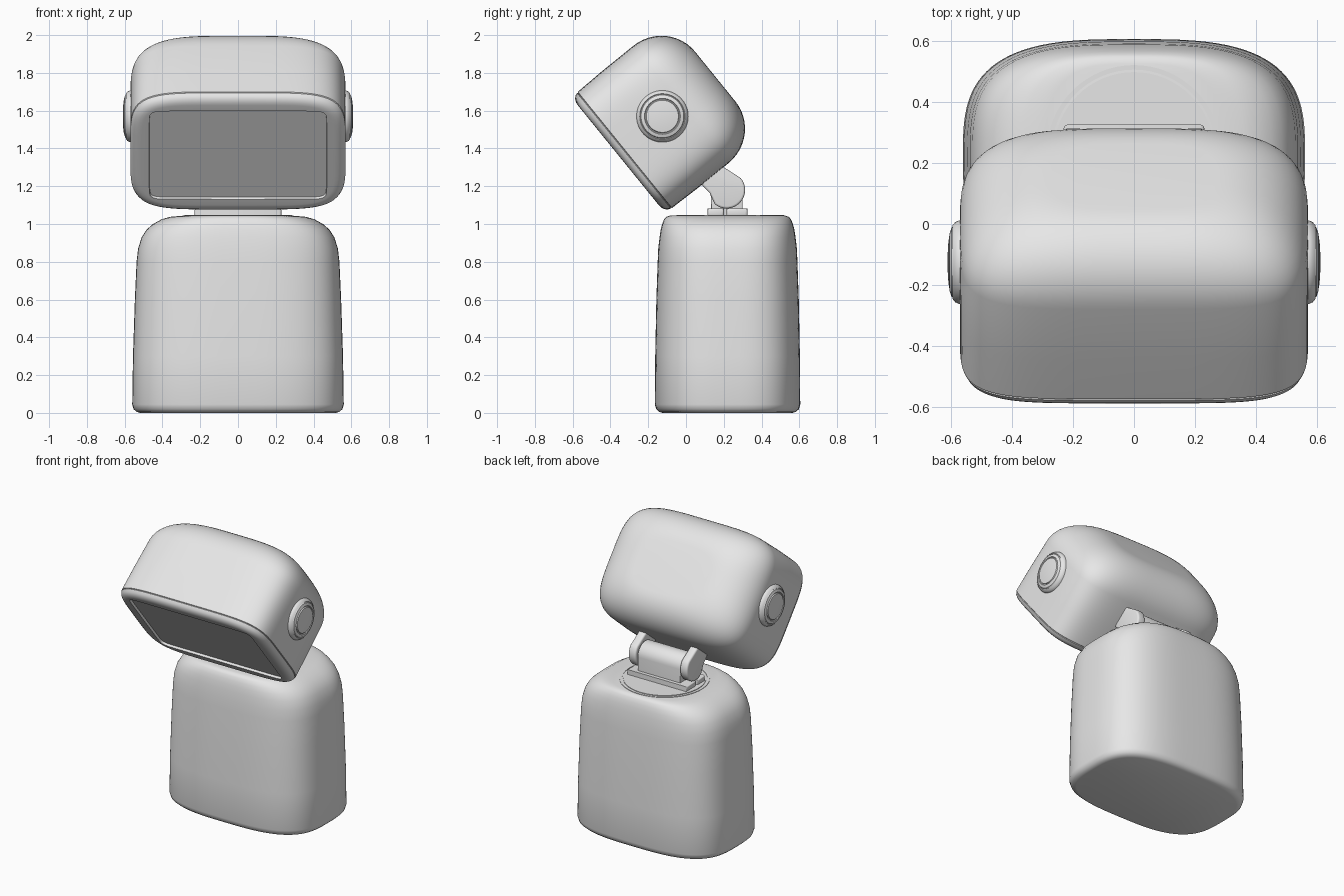
import bpy, bmesh, math
from mathutils import Matrix, Vector

cube = bpy.data.objects.get("Cube")
if cube:
    bpy.data.objects.remove(cube, do_unlink=True)

grey = bpy.data.materials.new("plain_grey")
grey.use_nodes = True
grey.diffuse_color = (0.8, 0.8, 0.8, 1)
grey.node_tree.nodes["Principled BSDF"].inputs["Base Color"].default_value = (0.8, 0.8, 0.8, 1)


def finish(name, bm, angle=35):
    bmesh.ops.recalc_face_normals(bm, faces=bm.faces)
    mesh = bpy.data.meshes.new(name)
    bm.to_mesh(mesh)
    bm.free()
    mesh.materials.append(grey)
    obj = bpy.data.objects.new(name, mesh)
    bpy.context.collection.objects.link(obj)
    bpy.ops.object.select_all(action="DESELECT")
    obj.select_set(True)
    bpy.context.view_layer.objects.active = obj
    bpy.ops.object.shade_smooth_by_angle(angle=math.radians(angle))
    return obj


def power(v, e):
    return math.copysign(abs(v) ** e, v) if abs(v) > 1e-9 else 0.0


def loft(name, rings, matrix, steps=96, angle=35):
    """Skin superellipse rings (height, half width, half depth, squareness)."""
    bm = bmesh.new()
    loops = []
    for h, a, b, n in rings:
        loop = []
        for i in range(steps):
            t = math.tau * i / steps
            p = Vector((a * power(math.cos(t), 2 / n), b * power(math.sin(t), 2 / n), h))
            loop.append(bm.verts.new(matrix @ p))
        loops.append(loop)
    for low, high in zip(loops, loops[1:]):
        for i in range(steps):
            j = (i + 1) % steps
            bm.faces.new((low[i], low[j], high[j], high[i]))
    bm.faces.new(loops[0])
    bm.faces.new(loops[-1])
    return finish(name, bm, angle)


def turned(name, profile, matrix):
    return loft(name, [(h, r, r, 2) for r, h in profile], matrix, 64)


def prism(name, points, x0, x1, bevel):
    """Extrude a side outline (y, z) across x and round its edges."""
    bm = bmesh.new()
    face = bm.faces.new([bm.verts.new((x0, y, z)) for y, z in points])
    new = bmesh.ops.extrude_face_region(bm, geom=[face])["geom"]
    moved = [v for v in new if isinstance(v, bmesh.types.BMVert)]
    bmesh.ops.translate(bm, verts=moved, vec=(x1 - x0, 0, 0))
    rims = [e for e in bm.edges if abs(e.verts[0].co.x - e.verts[1].co.x) < 1e-6]
    bmesh.ops.bevel(bm, geom=rims, offset=bevel, segments=3, profile=0.5, affect="EDGES")
    return finish(name, bm, 40)


def arc(cy, cz, r, start, end, count=16):
    angles = [math.radians(start + (end - start) * i / count) for i in range(count + 1)]
    return [(cy + r * math.cos(a), cz + r * math.sin(a)) for a in angles]


# Body: tapered block with rounded shoulders
body_sections = [
    (0, .52, .345), (.006, .538, .363), (.02, .553, .378), (.045, .56, .385),
    (.3, .556, .383), (.6, .546, .377), (.8, .537, .37), (.87, .529, .367),
    (.93, .51, .36), (.97, .484, .354), (1.0, .45, .346), (1.025, .405, .336),
    (1.038, .36, .325), (1.044, .29, .305),
]
loft("body", [(z, a, b, 3.1) for z, a, b in body_sections], Matrix.Translation((0, .22, 0)))

# Turntable disc with a fine groove
turned("turntable", [(.285, 1.03), (.285, 1.047), (.27, 1.047), (.27, 1.042),
                     (.262, 1.042), (.262, 1.048)], Matrix.Translation((0, .235, 0)))

# Head frame: tilted so the screen looks forwards and down
up = Vector((0, -.63, .777)).normalized()
front = Vector((1, 0, 0)).cross(up)
head_frame = Matrix((Vector((1, 0, 0)), up, front)).transposed().to_4x4()
head_frame.translation = Vector((0, -.125, 1.57)) - .013 * up

# Head shell: rounded back, straight sides, lipped front and recessed screen
shell = []
for i in range(13):
    t = math.pi / 2 * i / 12
    inset = 1 - math.sin(t)
    shell.append((-.35 + .235 * (1 - math.cos(t)), .57 - .3 * inset,
                  .4 - .23 * inset, 3.3 + 1.2 * t / (math.pi / 2)))
shell += [(.1, .57, .4, 4.8), (.266, .57, .396, 5), (.269, .565, .391, 5),
          (.273, .568, .394, 5), (.29, .561, .387, 5), (.302, .547, .374, 5.2),
          (.309, .53, .357, 5.5), (.311, .51, .34, 6),
          (.311, .47, .3, 18), (.295, .468, .298, 18)]
loft("head", shell, head_frame)

# Round side knobs
knob = [(.137, .54), (.137, .572), (.131, .585), (.12, .594), (.117, .591),
        (.113, .597), (.095, .603), (.092, .598), (.088, .598), (.085, .605),
        (.05, .609), (.01, .61)]
for side, label in ((1, "left"), (-1, "right")):
    pose = Matrix.Translation((0, -.125, 1.57)) @ Matrix.Rotation(side * math.pi / 2, 4, "Y")
    turned(label + "_knob", knob, pose)

# Hinge: foot plates, centre barrel and the two arms carrying the head
for label, y0, y1 in (("front", .115, .2), ("back", .215, .325)):
    prism(label + "_hinge_foot", [(y0, 1.04), (y1, 1.04), (y1, 1.082), (y0, 1.082)],
          -.23, .23, .012)
prism("hinge_barrel", [(.135, 1.04), (.3, 1.04)] + arc(.215, 1.175, .085, 0, 180),
      -.165, .165, .006)
arm = arc(.215, 1.18, .098, -130, 40) + [(.17, 1.32), (.1, 1.38), (.02, 1.3), (.09, 1.2),
                                       (.125, 1.165)]
for side, label in ((1, "left"), (-1, "right")):
    prism(label + "_hinge_arm", arm, side * .17, side * .228, .012)
